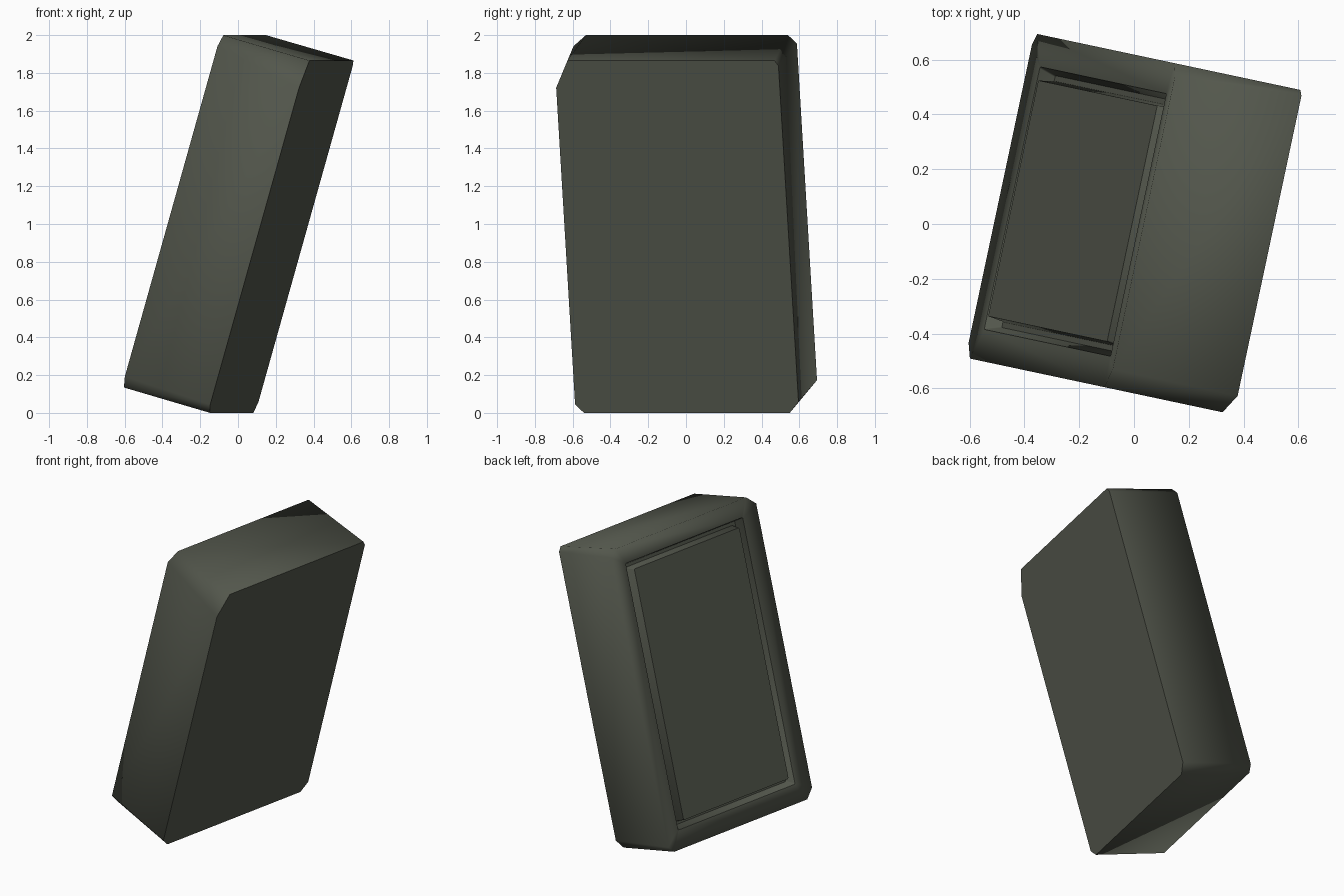
import bpy, bmesh, math
from mathutils import Matrix, Vector

if "Cube" in bpy.data.objects:
    bpy.data.objects.remove(bpy.data.objects["Cube"])

# Local frame: x = width, y = height, z = depth (positive towards the back)
YAW, TILT = math.radians(-12), math.radians(16)
u = Vector((math.cos(YAW), math.sin(YAW), 0))
up = Vector((0, 0, 1))
w_axis = Vector((-math.sin(YAW), math.cos(YAW), 0))
h_axis = u * math.sin(TILT) + up * math.cos(TILT)
d_axis = u * math.cos(TILT) - up * math.sin(TILT)
POSE = Matrix((w_axis, h_axis, d_axis)).transposed().to_4x4()
POSE.translation = (0, 0, 1)

HW, HH, HD = 0.605, 0.97, 0.2425

mat = bpy.data.materials.new("dark_olive_grey")
mat.diffuse_color = (0.086, 0.094, 0.072, 1)
mat.use_nodes = True
mat.node_tree.nodes["Principled BSDF"].inputs["Base Color"].default_value = mat.diffuse_color


def outline(hw, hh, z, cuts):
    """Rectangle with cut corners; cuts = (along width, along height) per corner."""
    pts = []
    for (sx, sy), (cw, ch) in zip(((1, 1), (-1, 1), (-1, -1), (1, -1)), cuts):
        a = (sx * hw, sy * (hh - ch), z)
        b = (sx * (hw - cw), sy * hh, z)
        pts += [a, b] if sx * sy > 0 else [b, a]
    return pts


def build(name, rings, sharp_rings):
    """Skin consecutive outlines, cap both ends, and crease the chosen outlines."""
    bm = bmesh.new()
    loops = [[bm.verts.new(p) for p in r] for r in rings]
    n = len(loops[0])
    for a, b in zip(loops, loops[1:]):
        for i in range(n):
            j = (i + 1) % n
            bm.faces.new((a[i], a[j], b[j], b[i]))
    bm.faces.new(loops[0])
    bm.faces.new(loops[-1])
    bmesh.ops.recalc_face_normals(bm, faces=bm.faces)
    for f in bm.faces:
        f.smooth = True
    for k in sharp_rings:
        for i in range(n):
            bm.edges.get((loops[k][i], loops[k][(i + 1) % n])).smooth = False
    bm.transform(POSE)
    me = bpy.data.meshes.new(name)
    bm.to_mesh(me)
    bm.free()
    me.materials.append(mat)
    ob = bpy.data.objects.new(name, me)
    bpy.context.collection.objects.link(ob)
    return ob


# Casing: back outline, front rim, inner lip of the frame, recess floor
back_cuts = [(0.02, 0.03), (0.07, 0.15), (0.045, 0.045), (0.05, 0.06)]
front_cuts = [(0.045, 0.045), (0.07, 0.06), (0.055, 0.06), (0.04, 0.04)]
small = [(0.006, 0.006)] * 4
build("casing", [
    outline(HW, HH, HD, back_cuts),
    outline(HW, HH, -HD, front_cuts),
    outline(0.49, 0.855, -0.228, small),
    outline(0.47, 0.835, -0.17, small),
], (0, 2, 3))

# Raised front panel sitting in the recess
build("front_panel", [
    outline(0.45, 0.815, -0.165, small),
    outline(0.44, 0.805, -0.238, small),
], (0, 1))
